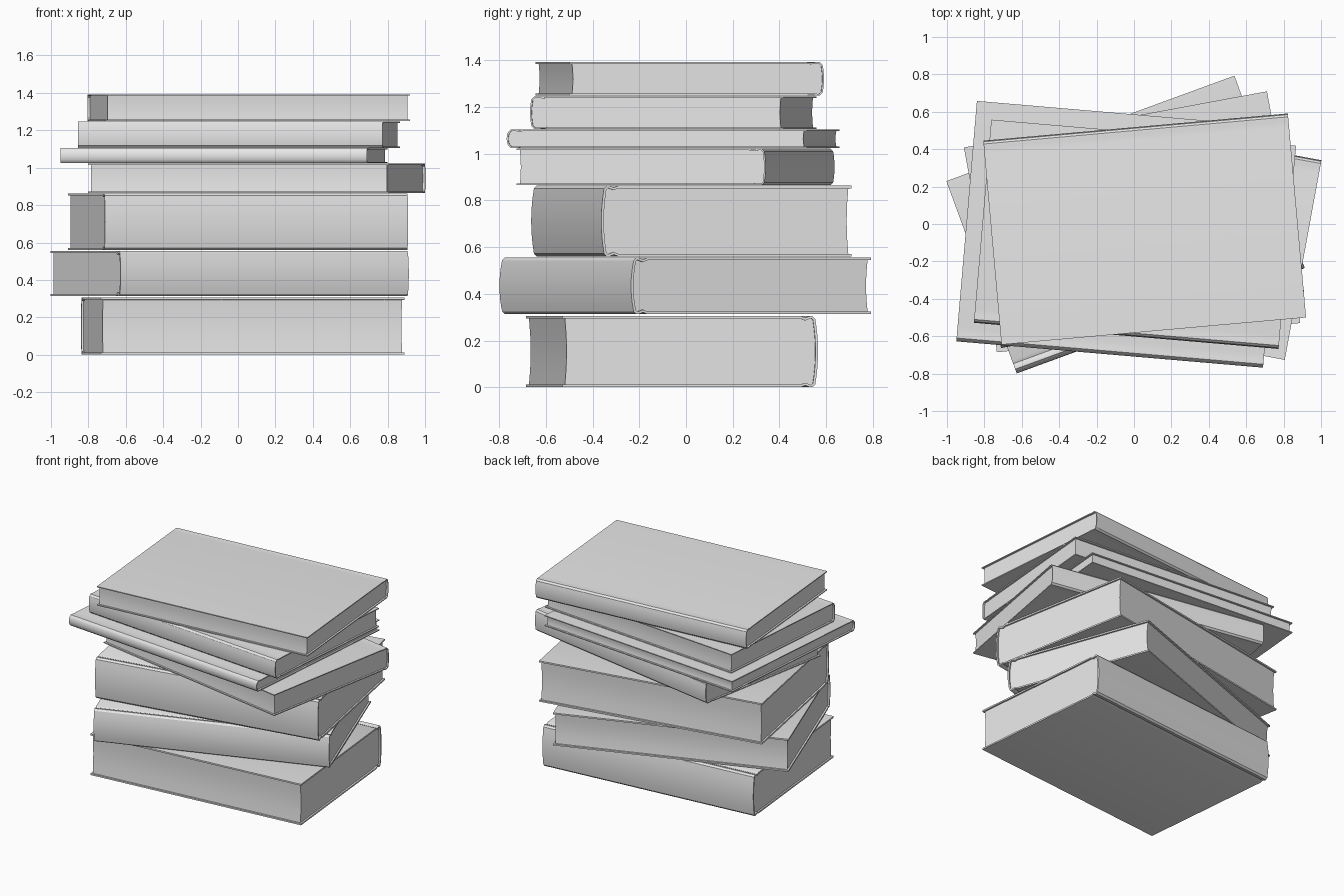
import bpy, bmesh, math

cube = bpy.data.objects.get("Cube")
if cube:
    bpy.data.objects.remove(cube, do_unlink=True)

grey = bpy.data.materials.new("plain_grey")
grey.use_nodes = True
grey.diffuse_color = (0.8, 0.8, 0.8, 1)
grey.node_tree.nodes["Principled BSDF"].inputs["Base Color"].default_value = (0.8, 0.8, 0.8, 1)


def cover_profile(d, h, groove, bulge):
    """Top half of the case: fore edge, hinge groove, rounded spine; then mirrored in z."""
    s = -d / 2
    top = [(d / 2, h / 2), (s + 0.075, h / 2), (s + 0.055, h / 2 - groove),
           (s + 0.035, h / 2), (s + bulge + 0.012, h / 2), (s + bulge, h / 2 - 0.012)]
    # shallow outward curve of the spine
    for i in range(1, 5):
        z = (h / 2 - 0.012) * (1 - i / 4)
        top.append((s + bulge * (z / (h / 2 - 0.012)) ** 2, z))
    return top + [(y, -z) for y, z in reversed(top[:-1])]


def inset_profile(pts, t):
    """Offset the open profile inwards by the board thickness."""
    out = []
    for i, (y, z) in enumerate(pts):
        a, b = pts[max(i - 1, 0)], pts[min(i + 1, len(pts) - 1)]
        dy, dz = b[0] - a[0], b[1] - a[1]
        n = math.hypot(dy, dz)
        out.append((y - dz / n * t, z + dy / n * t))
    return out


def finish(bm, name, place):
    bmesh.ops.recalc_face_normals(bm, faces=bm.faces)
    mesh = bpy.data.meshes.new(name)
    bm.to_mesh(mesh)
    bm.free()
    mesh.materials.append(grey)
    ob = bpy.data.objects.new(name, mesh)
    bpy.context.collection.objects.link(ob)
    x, y, z, angle = place
    ob.location = (x, y, z)
    ob.rotation_euler.z = angle
    bpy.ops.object.select_all(action='DESELECT')
    ob.select_set(True)
    bpy.context.view_layer.objects.active = ob
    bpy.ops.object.shade_smooth_by_angle(angle=math.radians(25))


def book(name, x, y, z0, z1, length, d, degrees, spine_back, t, lip, groove, bulge):
    h = z1 - z0
    place = (x, y, (z0 + z1) / 2, math.radians(degrees + (180 if spine_back else 0)))
    outer = cover_profile(d, h, groove, bulge)
    inner = inset_profile(outer, t)

    # cover: C-shaped strip extruded along the length
    bm = bmesh.new()
    ends = [[[bm.verts.new((sx * length / 2, py, pz)) for py, pz in pts]
             for pts in (outer, inner)] for sx in (-1, 1)]
    (oa, ia), (ob, ib) = ends
    last = len(outer) - 1
    for i in range(last):
        j = i + 1
        bm.faces.new((oa[i], oa[j], ob[j], ob[i]))
        bm.faces.new((ia[i], ia[j], ib[j], ib[i]))
        bm.faces.new((oa[i], oa[j], ia[j], ia[i]))
        bm.faces.new((ob[i], ob[j], ib[j], ib[i]))
    for i in (0, last):
        bm.faces.new((oa[i], ob[i], ib[i], ia[i]))
    finish(bm, name + "_cover", place)

    # pages: fill the cover, with a slightly hollow fore edge
    edge, zt = d / 2 - lip, h / 2 - t
    hollow = [(edge - bulge * 0.6 * (1 - k * k), k * zt) for k in (-1, -0.5, 0, 0.5, 1)]
    pts = inner[1:-1] + hollow
    bm = bmesh.new()
    half = length / 2 - lip
    a, b = [[bm.verts.new((sx * half, py, pz)) for py, pz in pts] for sx in (-1, 1)]
    bm.faces.new(a)
    bm.faces.new(b)
    for i in range(len(pts)):
        j = (i + 1) % len(pts)
        bm.faces.new((a[i], a[j], b[j], b[i]))
    finish(bm, name + "_pages", place)


# thick hardbacks, then thinner books; bottom to top
thick = dict(t=0.011, lip=0.012, groove=0.008, bulge=0.012)
thin = dict(t=0.007, lip=0.013, groove=0.002, bulge=0.006)
book("bottom_book", 0.025, -0.06, 0.0, 0.305, 1.63, 1.10, 5.5, True, **thick)
book("second_book", -0.045, -0.003, 0.313, 0.555, 1.64, 1.095, 20.1, False, **thick)
book("third_book", 0.0, 0.023, 0.56, 0.863, 1.648, 1.09, 10.5, False, **thick)
book("fourth_book", 0.10, -0.045, 0.865, 1.022, 1.635, 1.085, -10.4, True, **thin)
book("fifth_book", -0.075, -0.055, 1.024, 1.104, 1.646, 1.29, -4.9, False, **thin)
book("sixth_book", 0.005, -0.055, 1.106, 1.246, 1.635, 1.09, -4.9, False, **thin)
book("top_book", 0.057, -0.027, 1.25, 1.392, 1.635, 1.095, 5.1, True, **thin)
